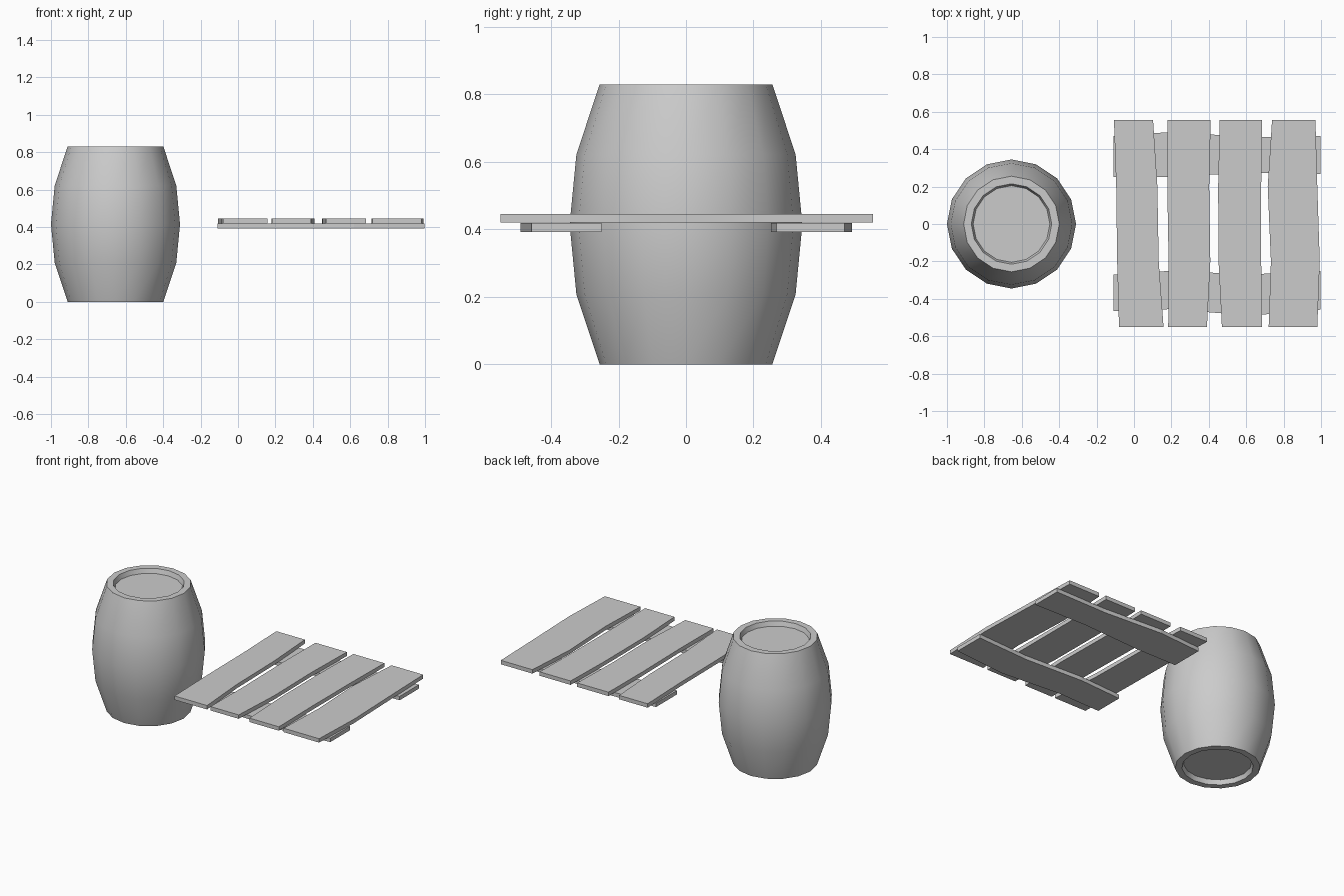
import bpy, bmesh
from math import cos, sin, pi

if "Cube" in bpy.data.objects:
    bpy.data.objects.remove(bpy.data.objects["Cube"])


def finish(name, bm):
    bmesh.ops.recalc_face_normals(bm, faces=bm.faces)
    mesh = bpy.data.meshes.new(name)
    bm.to_mesh(mesh)
    bm.free()
    ob = bpy.data.objects.new(name, mesh)
    bpy.context.collection.objects.link(ob)
    return ob


def lathe(name, profile, centre, sides):
    """Closed turned solid from (radius, z) pairs, capped at both ends."""
    bm = bmesh.new()
    rings = [[bm.verts.new((centre[0] + r * cos(2 * pi * i / sides),
                            centre[1] + r * sin(2 * pi * i / sides), z))
              for i in range(sides)] for r, z in profile]
    for a, b in zip(rings, rings[1:]):
        for i in range(sides):
            j = (i + 1) % sides
            bm.faces.new((a[i], a[j], b[j], b[i]))
    bm.faces.new(rings[0])
    bm.faces.new(rings[-1])
    return finish(name, bm)


def board(name, stations, z0, z1, along_y):
    """Warped board from (position along, low edge, high edge) stations."""
    bm = bmesh.new()
    rings = []
    for t, lo, hi in stations:
        ring = [(lo, z0), (hi, z0), (hi, z1), (lo, z1)]
        rings.append([bm.verts.new((s, t, z) if along_y else (t, s, z))
                      for s, z in ring])
    for a, b in zip(rings, rings[1:]):
        for i in range(4):
            j = (i + 1) % 4
            bm.faces.new((a[i], a[j], b[j], b[i]))
    bm.faces.new(rings[0])
    bm.faces.new(rings[-1])
    return finish(name, bm)


# Barrel: bulging sides with a recessed lid at each end
H = 0.83
half = [(0.205, 0.03), (0.215, 0.0), (0.256, 0.0), (0.325, 0.208)]
profile = half + [(0.345, H / 2)] + [(r, H - z) for r, z in reversed(half)]
barrel = lathe("barrel", profile, (-0.655, 0), 16)
bpy.context.view_layer.objects.active = barrel
barrel.select_set(True)
bpy.ops.object.shade_smooth_by_angle(angle=pi / 6)

# Pallet planks: edges at four stations, back to front
ys = (0.555, 0.2, -0.2, -0.55)
planks = [
    [(-0.107, 0.102), (-0.095, 0.125), (-0.09, 0.132), (-0.08, 0.158)],
    [(0.18, 0.41), (0.178, 0.402), (0.185, 0.408), (0.183, 0.39)],
    [(0.458, 0.685), (0.45, 0.68), (0.452, 0.68), (0.47, 0.685)],
    [(0.738, 0.97), (0.715, 0.98), (0.732, 0.993), (0.72, 0.98)],
]
for n, edges in enumerate(planks, 1):
    board(f"plank_{n}", [(y, a, b) for y, (a, b) in zip(ys, edges)],
          0.42, 0.446, True)

# Cross battens under the planks
xs = (-0.11, 0.2, 0.62, 0.998)
battens = {
    "back_batten": [(0.252, 0.47), (0.252, 0.492), (0.275, 0.465), (0.268, 0.47)],
    "front_batten": [(-0.465, -0.27), (-0.455, -0.25), (-0.49, -0.27), (-0.458, -0.25)],
}
for name, edges in battens.items():
    board(name, [(x, a, b) for x, (a, b) in zip(xs, edges)],
          0.393, 0.419, False)
